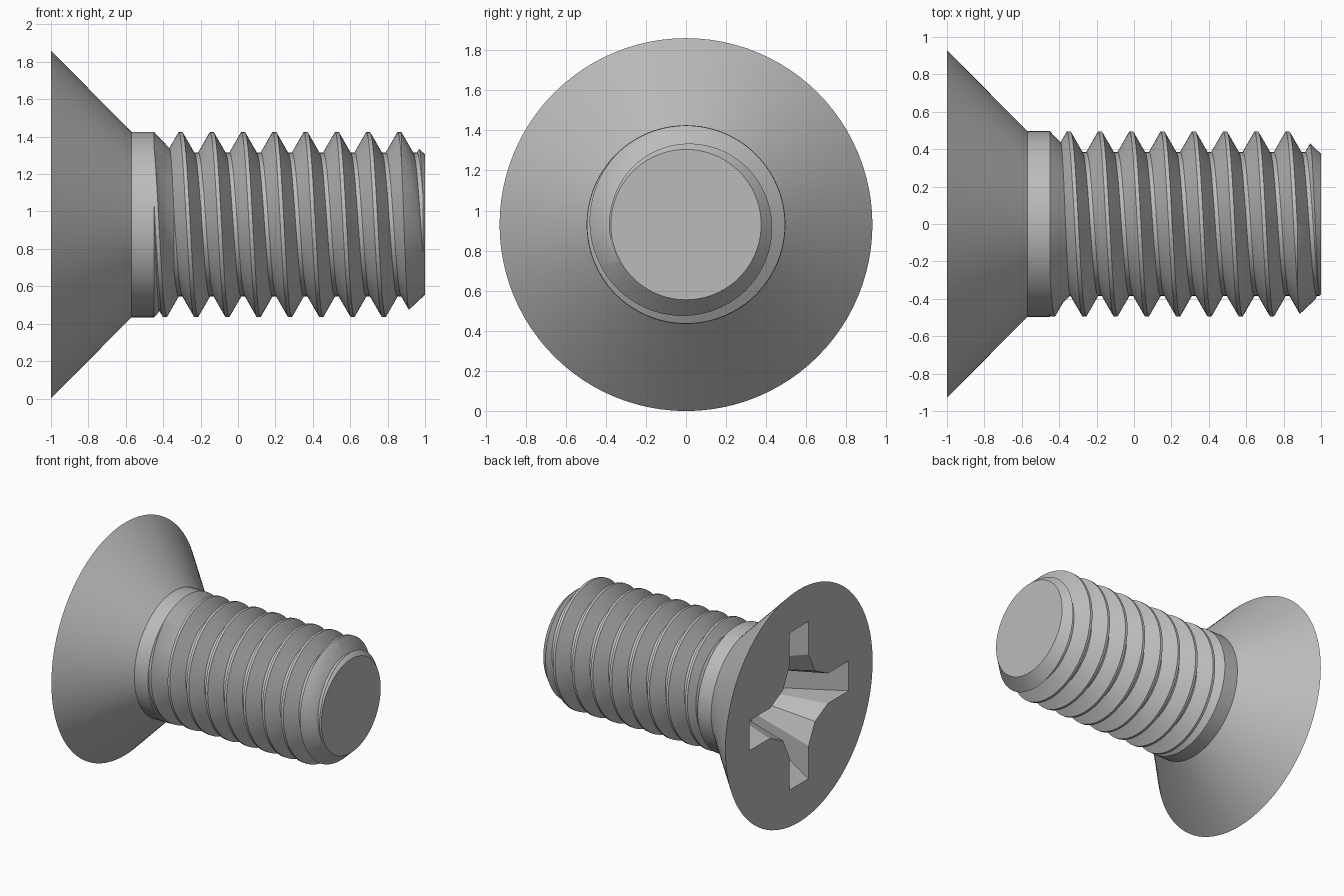
import bpy, bmesh, math

if "Cube" in bpy.data.objects:
    bpy.data.objects.remove(bpy.data.objects["Cube"])

N = 96            # sides around the screw axis
CZ = 0.93         # axis height
PITCH = 0.1672
TAU = 2 * math.pi


def ring_point(x, r, a):
    return (x, r * math.cos(a), CZ + r * math.sin(a))


def make_object(name, bm):
    bmesh.ops.recalc_face_normals(bm, faces=bm.faces)
    mesh = bpy.data.meshes.new(name)
    bm.to_mesh(mesh)
    bm.free()
    ob = bpy.data.objects.new(name, mesh)
    bpy.context.collection.objects.link(ob)
    return ob


def loft(name, loops):
    """Closed solid through loops of equal point count."""
    bm = bmesh.new()
    rings = [[bm.verts.new(p) for p in loop] for loop in loops]
    for a, b in zip(rings, rings[1:]):
        n = len(a)
        for i in range(n):
            bm.faces.new((a[i], a[(i + 1) % n], b[(i + 1) % n], b[i]))
    bm.faces.new(rings[0])
    bm.faces.new(rings[-1])
    return make_object(name, bm)


def lathe(name, profile):
    return loft(name, [[ring_point(x, r, TAU * i / N) for i in range(N)]
                       for x, r in profile])


def helix_thread(name, first_turn, turns):
    """Solid helical thread with flat crests and roots, capped to the axis."""
    crest, root, cw, rw = 0.494, 0.384, 0.010, 0.011
    shape = [(-cw, crest), (cw, crest),
             (PITCH / 2 - rw, root), (PITCH / 2 + rw, root)]
    bm = bmesh.new()
    cols = []
    for i in range(N):
        col = []
        for t in range(turns + 1):
            for dx, r in shape:
                x = -0.349 + PITCH * (first_turn + t + i / N) + dx
                col.append(bm.verts.new(ring_point(x, r, TAU * i / N)))
        cols.append(col)
    m = len(cols[0])
    cols.append(cols[0][4:])      # the seam joins one turn further on
    for a, b in zip(cols, cols[1:]):
        last = min(len(a), len(b), m - 4) - 1
        for j in range(last):
            bm.faces.new((a[j], a[j + 1], b[j + 1], b[j]))
    k = m - 5                     # last shared row
    for row, side in ((0, -1), (k, 1)):
        loop = [c[row] for c in cols[:N]] + [cols[0][row + s] for s in (4, 3, 2, 1)]
        x = sum(v.co.x for v in loop) / len(loop)
        hub = bm.verts.new((x + 0.02 * side, 0, CZ))
        for p, q in zip(loop, loop[1:] + loop[:1]):
            bm.faces.new((hub, p, q))
    loose = [v for v in bm.verts if not v.link_faces]
    bmesh.ops.delete(bm, geom=loose, context='VERTS')
    return make_object(name, bm)


def cross_loop(x, tip, w, knee, q):
    """Cross outline with arms that flare towards the middle."""
    arm = [(tip, -w), (tip, w), (knee, w), (q, q), ]
    pts = []
    for turn in range(4):
        c, s = [(1, 0), (0, 1), (-1, 0), (0, -1)][turn]
        pts.append((knee, -w, c, s))
        pts += [(y, z, c, s) for y, z in arm]
    return [(x, y * c - z * s, CZ + y * s + z * c) for y, z, c, s in pts]


def boolean(target, tool, op):
    mod = target.modifiers.new(op.lower(), 'BOOLEAN')
    mod.operation = op
    mod.solver = 'EXACT'
    mod.object = tool
    bpy.context.view_layer.objects.active = target
    bpy.ops.object.modifier_apply(modifier=mod.name)
    bpy.data.objects.remove(tool, do_unlink=True)


# Head, collar and thread run-out
screw = lathe("countersunk_screw", [(-1, 0.93), (-0.57, 0.496), (-0.45, 0.496),
                                    (-0.32, 0.36), (-0.25, 0.30)])

# Threaded shank with a chamfered end
shank = helix_thread("threaded_shank", -3, 13)
trim = lathe("end_trim", [(-0.5, 0.47), (-0.46, 0.6), (0.76, 0.6), (1.0, 0.375)])
boolean(shank, trim, 'INTERSECT')
boolean(screw, shank, 'UNION')

# Tapered cross recess in the head
recess = loft("cross_recess", [cross_loop(-1.02, 0.642, 0.121, 0.372, 0.205),
                               cross_loop(-0.52, 0.29, 0.09, 0.21, 0.125),
                               cross_loop(-0.42, 0.04, 0.012, 0.03, 0.018)])
boolean(screw, recess, 'DIFFERENCE')

# Single steel grey
steel = bpy.data.materials.new("steel_grey")
steel.diffuse_color = (0.5, 0.5, 0.5, 1)
steel.use_nodes = True
steel.node_tree.nodes["Principled BSDF"].inputs["Base Color"].default_value = steel.diffuse_color
screw.data.materials.clear()
screw.data.materials.append(steel)
for p in screw.data.polygons:
    p.material_index = 0

bpy.ops.object.select_all(action='DESELECT')
screw.select_set(True)
bpy.context.view_layer.objects.active = screw
bpy.ops.object.shade_smooth_by_angle(angle=math.radians(25))
